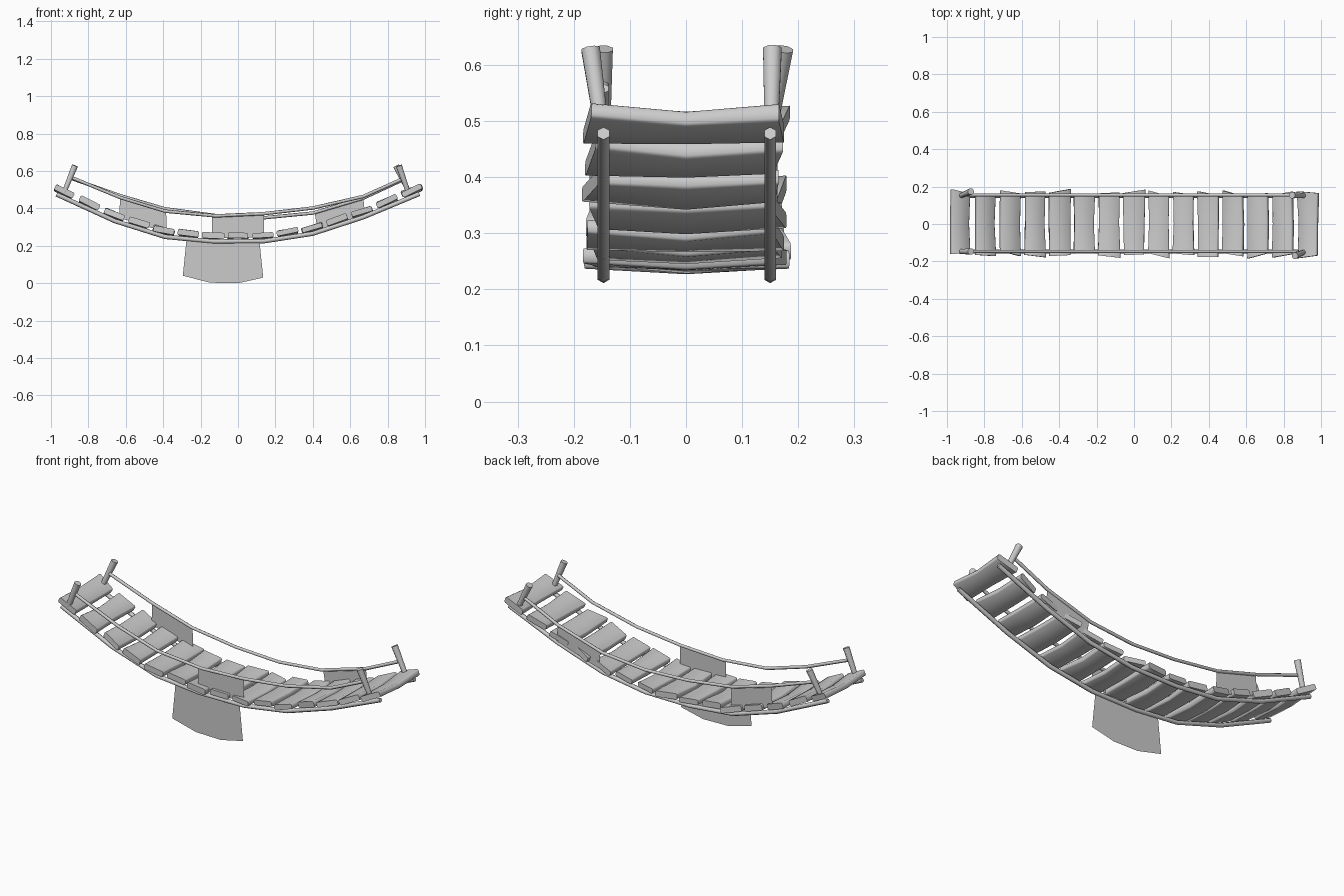
import bpy, bmesh, math, random
from mathutils import Vector

random.seed(7)
if "Cube" in bpy.data.objects:
    bpy.data.objects.remove(bpy.data.objects["Cube"])

GREY = (0.6, 0.6, 0.6, 1)
mat = bpy.data.materials.new("weathered grey")
mat.use_nodes = True
mat.diffuse_color = GREY
mat.node_tree.nodes["Principled BSDF"].inputs["Base Color"].default_value = GREY


def add_object(name, bm, smooth=True):
    mesh = bpy.data.meshes.new(name)
    bm.to_mesh(mesh)
    bm.free()
    obj = bpy.data.objects.new(name, mesh)
    bpy.context.collection.objects.link(obj)
    mesh.materials.append(mat)
    for face in mesh.polygons:
        face.use_smooth = smooth and len(face.vertices) == 4
    return obj


def loft(name, rings):
    """Skin a closed solid through equal-sized rings of points."""
    bm = bmesh.new()
    loops = [[bm.verts.new(p) for p in ring] for ring in rings]
    n = len(loops[0])
    for a, b in zip(loops, loops[1:]):
        for i in range(n):
            j = (i + 1) % n
            bm.faces.new((a[i], a[j], b[j], b[i]))
    bm.faces.new(loops[0][::-1])
    bm.faces.new(loops[-1])
    bmesh.ops.recalc_face_normals(bm, faces=bm.faces)
    # Sharp rims around the end caps
    for face in bm.faces:
        if len(face.verts) > 4:
            for edge in face.edges:
                edge.smooth = False
    return add_object(name, bm)


def tube(name, points, radii, sides=6):
    pts = [Vector(p) for p in points]
    rings = []
    for i, p in enumerate(pts):
        d = (pts[min(i + 1, len(pts) - 1)] - pts[max(i - 1, 0)]).normalized()
        u = Vector((0, 1, 0))
        u = (u - d * u.dot(d)).normalized()
        v = d.cross(u)
        angles = [2 * math.pi * (k + 0.5) / sides for k in range(sides)]
        rings.append([p + radii[i] * (u * math.cos(a) + v * math.sin(a)) for a in angles])
    return loft(name, rings)


def height(path, x):
    for (x0, z0), (x1, z1) in zip(path, path[1:]):
        if x <= x1:
            break
    return z0 + (z1 - z0) * (x - x0) / (x1 - x0)


# Sagging ropes under the deck
deck = [(-0.97, 0.475), (-0.66, 0.333), (-0.39, 0.248), (-0.13, 0.223),
        (0.14, 0.225), (0.4, 0.265), (0.67, 0.353), (0.97, 0.478)]
for side, y in (("front", -0.147), ("back", 0.15)):
    tube(side + "_deck_rope", [(x, y, z) for x, z in deck], [0.012] * len(deck))

# Hand ropes
rails = {
    "front": (-0.146, [(-0.89, 0.565), (-0.63, 0.458), (-0.39, 0.385), (-0.12, 0.36),
                       (0.14, 0.372), (0.4, 0.402), (0.67, 0.464), (0.88, 0.558)]),
    "back": (0.155, [(-0.89, 0.56), (-0.63, 0.468), (-0.39, 0.398), (-0.12, 0.362),
                     (0.14, 0.35), (0.4, 0.375), (0.67, 0.455), (0.88, 0.552)]),
}
for side, (y, path) in rails.items():
    tube(side + "_hand_rope", [(x, y, z) for x, z in path], [0.009] * len(path))

# Flared, leaning end posts
posts = [("back_right", -0.93, 0.15, -0.872, 0.174), ("front_right", -0.93, -0.147, -0.872, -0.147),
         ("back_left", 0.915, 0.152, 0.845, 0.154), ("front_left", 0.91, -0.15, 0.86, -0.17)]
for name, x0, y0, x1, y1 in posts:
    tube(name + "_post", [(x0, y0, 0.485), (x1, y1, 0.628)], [0.013, 0.018], 8)

# Warped deck planks
COUNT, LAST = 15, 0.942
for i in range(COUNT):
    x = LAST * (2 * i / (COUNT - 1) - 1)
    slope = math.atan((height(deck, x + 0.05) - height(deck, x - 0.05)) / 0.1)
    centre = Vector((x, 0, height(deck, x))) + 0.029 * Vector((-math.sin(slope), 0, math.cos(slope)))
    rings = []
    for side in (-1, 0, 1):
        tilt = slope + random.uniform(-0.07, 0.07)
        along = Vector((math.cos(tilt), 0, math.sin(tilt)))
        up = Vector((-along.z, 0, along.x))
        half = 0.059 + random.uniform(-0.005, 0.002) - (0.003 if side == 0 else 0)
        thick = 0.015 + random.uniform(-0.002, 0.002)
        reach = side * (0.167 + random.uniform(-0.01, 0.01))
        skew = random.uniform(-0.016, 0.016) * abs(side)
        sag = -0.006 if side == 0 else 0.003
        outline = [(-1, -0.7), (-0.9, -1), (0.9, -1), (1, -0.7), (1, 0.7), (0.9, 1), (-0.9, 1), (-1, 0.7)]
        rings.append([centre + along * half * a + up * (thick * b + sag)
                      + Vector((0, reach + skew * a, 0)) for a, b in outline])
    loft(f"plank_{i + 1}", rings)


# Thin cloths hung from the ropes
def cloth(name, y, outline):
    bm = bmesh.new()
    bm.faces.new([bm.verts.new((x, y, z)) for x, z in outline])
    add_object(name, bm, False)


cloth("large_hanging_cloth", -0.15,
      [(-0.275, 0.237), (-0.295, 0.04), (-0.15, 0.003), (0, 0.0), (0.135, 0.03), (0.115, 0.223)])
cloth("front_rail_cloth", -0.146,
      [(-0.14, 0.36), (-0.14, 0.25), (0, 0.235), (0.14, 0.255), (0.14, 0.372)])
cloth("back_right_rail_cloth", 0.155,
      [(-0.63, 0.468), (-0.635, 0.35), (-0.38, 0.27), (-0.385, 0.396)])
cloth("back_left_rail_cloth", 0.155,
      [(0.41, 0.378), (0.425, 0.285), (0.68, 0.36), (0.67, 0.455)])
